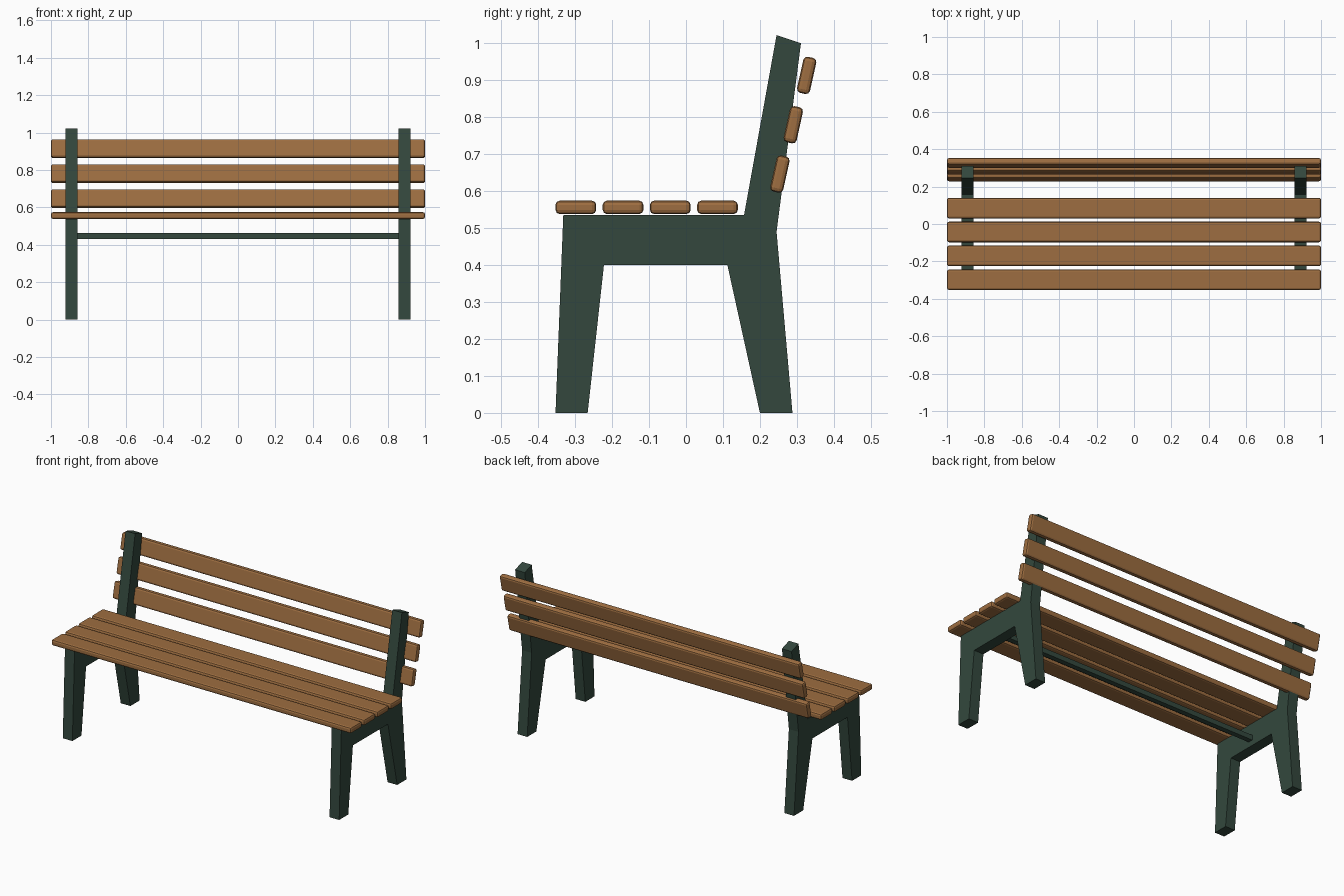
import bpy, bmesh
from math import radians

if "Cube" in bpy.data.objects:
    bpy.data.objects.remove(bpy.data.objects["Cube"])

def material(name, color):
    m = bpy.data.materials.new(name)
    m.diffuse_color = color
    m.use_nodes = True
    m.node_tree.nodes["Principled BSDF"].inputs["Base Color"].default_value = m.diffuse_color
    return m

green = material("green_paint", (0.033, 0.064, 0.047, 1))
wood = material("wood", (0.34, 0.155, 0.052, 1))

def add_object(name, bm, mat):
    bmesh.ops.recalc_face_normals(bm, faces=bm.faces)
    me = bpy.data.meshes.new(name)
    bm.to_mesh(me)
    bm.free()
    me.materials.append(mat)
    ob = bpy.data.objects.new(name, me)
    bpy.context.collection.objects.link(ob)
    return ob

def box(name, size, loc, mat, tilt=0, bevel=0):
    bm = bmesh.new()
    bmesh.ops.create_cube(bm, size=1)
    bmesh.ops.scale(bm, vec=size, verts=bm.verts)
    if bevel:
        bmesh.ops.bevel(bm, geom=bm.edges[:], offset=bevel, segments=2,
                        profile=0.5, affect='EDGES')
    ob = add_object(name, bm, mat)
    ob.location = loc
    ob.rotation_euler.x = tilt
    return ob

# Side frames: legs, seat rail and back post as one extruded (y, z) profile
PROFILE = [(-0.353, 0), (-0.266, 0), (-0.222, 0.40), (0.112, 0.40),
           (0.20, 0), (0.288, 0), (0.245, 0.49), (0.311, 1.0),
           (0.245, 1.022), (0.157, 0.535), (-0.332, 0.535)]
THICK = 0.064
for side, x in (("left", -0.89), ("right", 0.89)):
    bm = bmesh.new()
    face = bm.faces.new([bm.verts.new((x - THICK / 2, y, z)) for y, z in PROFILE])
    ext = bmesh.ops.extrude_face_region(bm, geom=[face], use_keep_orig=True)
    moved = [v for v in ext["geom"] if isinstance(v, bmesh.types.BMVert)]
    bmesh.ops.translate(bm, vec=(THICK, 0, 0), verts=moved)
    add_object(f"{side}_side_frame", bm, green)

# Seat slats
for i in range(4):
    box(f"seat_slat_{i + 1}", (2, 0.11, 0.036), (0, -0.298 + 0.1277 * i, 0.556),
        wood, bevel=0.011)

# Backrest slats, leaning back behind the posts
for i in range(3):
    box(f"back_slat_{i + 1}", (2, 0.036, 0.10),
        (0, 0.254 + 0.0362 * i, 0.646 + 0.1335 * i), wood,
        tilt=radians(-12.5), bevel=0.011)

# Stretcher bar under the seat
box("stretcher", (1.74, 0.03, 0.03), (0, -0.06, 0.447), green)
